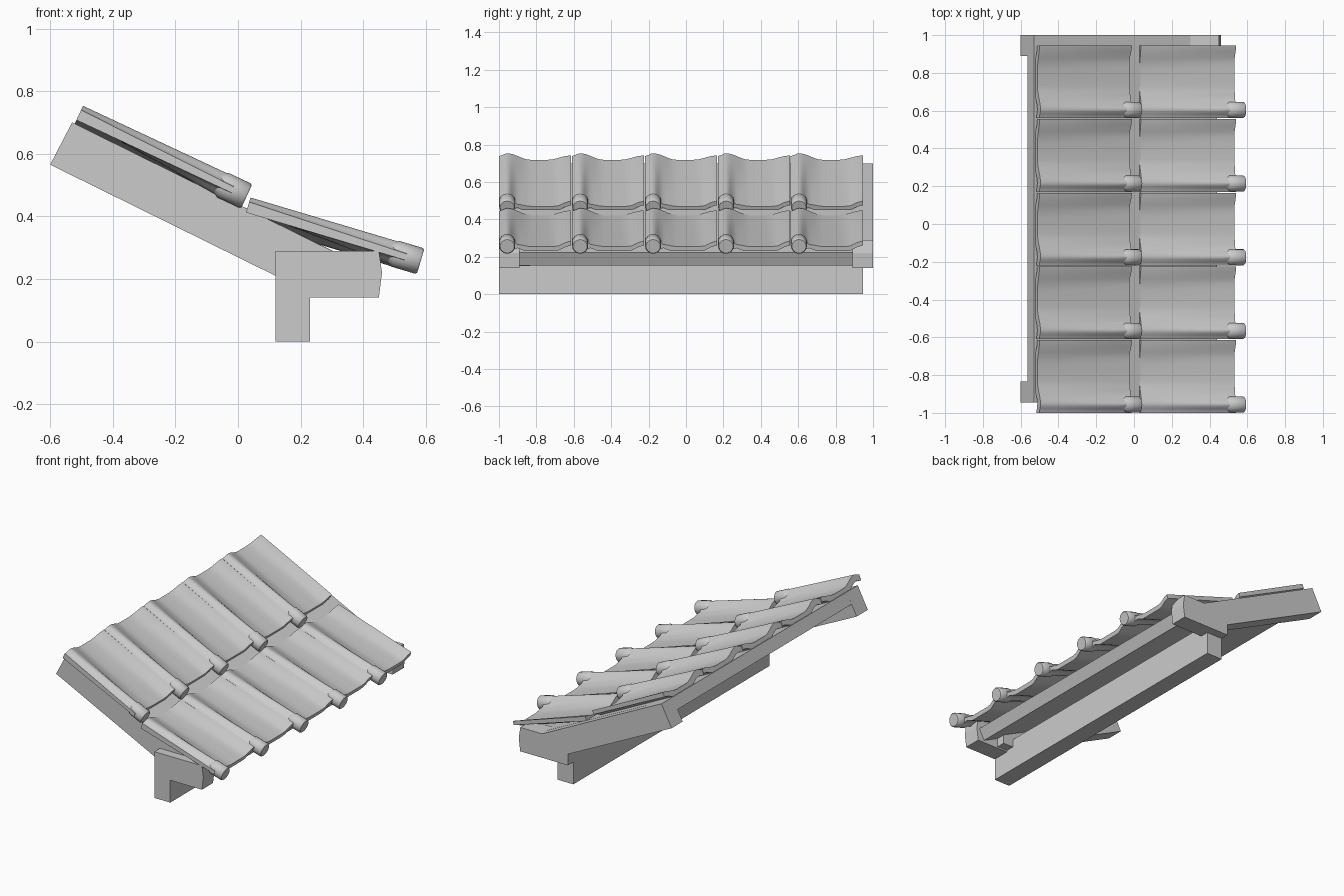
import bpy, bmesh, math
from mathutils import Vector

if "Cube" in bpy.data.objects:
    bpy.data.objects.remove(bpy.data.objects["Cube"])


def finish(bm, name, smooth=False):
    bmesh.ops.recalc_face_normals(bm, faces=bm.faces)
    me = bpy.data.meshes.new(name)
    bm.to_mesh(me)
    bm.free()
    ob = bpy.data.objects.new(name, me)
    bpy.context.collection.objects.link(ob)
    if smooth:
        bpy.ops.object.select_all(action='DESELECT')
        ob.select_set(True)
        bpy.context.view_layer.objects.active = ob
        bpy.ops.object.shade_smooth_by_angle(angle=math.radians(40))
    return ob


def extrude_y(name, pts, y0, y1):
    """Prism with an x-z outline running along y."""
    bm = bmesh.new()
    a = [bm.verts.new((x, y0, z)) for x, z in pts]
    b = [bm.verts.new((x, y1, z)) for x, z in pts]
    bridge(bm, [a, b])
    return finish(bm, name)


def bridge(bm, rings):
    n = len(rings[0])
    for a, b in zip(rings, rings[1:]):
        for i in range(n):
            j = (i + 1) % n
            bm.faces.new((a[i], a[j], b[j], b[i]))
    bm.faces.new(rings[0])
    bm.faces.new(rings[-1])


def curve(keys, v):
    """Cosine-eased interpolation through (v, h) keys."""
    for (v0, h0), (v1, h1) in zip(keys, keys[1:]):
        if v <= v1 + 1e-6:
            t = (1 - math.cos(math.pi * (v - v0) / (v1 - v0))) / 2
            return h0 + (h1 - h0) * t
    return keys[-1][1]


# Tile cross-sections: gentle wave at the head, distinct roll at the foot
HEAD_TOP = [(0, -.015), (.045, 0), (.17, -.038), (.26, -.038), (.385, -.012)]
HEAD_LOW = [(0, -.05), (.045, -.04), (.17, -.08), (.26, -.08), (.385, -.04)]
FOOT_TOP = [(0, -.03), (.045, 0), (.1, -.045), (.17, -.056), (.3, -.056), (.385, -.025)]
FOOT_LOW = [(0, -.05), (.045, -.08), (.1, -.065), (.14, -.082), (.3, -.082), (.385, -.05)]
STEPS = [0, .01, .022, .034, .045, .056, .068, .08, .1, .12, .145, .17,
         .215, .26, .29, .32, .355, .385]


def tile(name, start, angle, pan, roll, y0):
    o = Vector((start[0], y0, start[1]))
    d = Vector((math.cos(angle), 0, -math.sin(angle)))
    n = Vector((math.sin(angle), 0, math.cos(angle)))
    at = lambda s, v, h: o + d * s + n * h + Vector((0, v, 0))
    bm = bmesh.new()
    # Pan lofted from head to foot
    rings = []
    for k in range(7):
        t = k / 6
        mix = lambda a, b, v: curve(a, v) * (1 - t) + curve(b, v) * t
        top = [at(pan * t, v, mix(HEAD_TOP, FOOT_TOP, v)) for v in STEPS]
        low = [at(pan * t, v, mix(HEAD_LOW, FOOT_LOW, v)) for v in reversed(STEPS)]
        rings.append([bm.verts.new(p) for p in top + low])
    bridge(bm, rings)
    # Roll end collar that projects past the pan
    rings = []
    for s, r in ((pan - .05, .034), (pan - .035, .043), (roll - .006, .043), (roll, .038)):
        rings.append([bm.verts.new(at(s, .044 + r * math.cos(a), -.04 + r * math.sin(a)))
                      for a in (math.tau * i / 16 for i in range(16))])
    bridge(bm, rings)
    return finish(bm, name, True)


# Two rows of five roof tiles
for i in range(5):
    y = -1 + .39 * i
    tile(f"upper_tile_{i+1}", (-.495, .753), math.radians(25.1), .547, .596, y)
    tile(f"lower_tile_{i+1}", (.04, .46), math.radians(16.6), .53, .579, y)

# Wall plate along the eaves
extrude_y("wall_plate", [(.12, 0), (.23, 0), (.23, .2), (.12, .24)], -1, .945)

# Sloped roof deck
extrude_y("roof_deck", [(-.53, .70), (-.565, .632), (.405, .154), (.44, .222)], -.89, .945)

# Rafters and their horizontal tails
rafter = [(-.6, .565), (-.53, .70), (.30, .29), (.30, .15), (.23, .15), (.12, .21)]
tail = [(.12, .14), (.45, .14), (.46, .22), (.45, .29), (.12, .29)]
for side, ry, ty in (("front", -.945, -1), ("back", .89, .89)):
    extrude_y(side + "_rafter", rafter, ry, ry + .11)
    extrude_y(side + "_rafter_tail", tail, ty, ty + .11)
